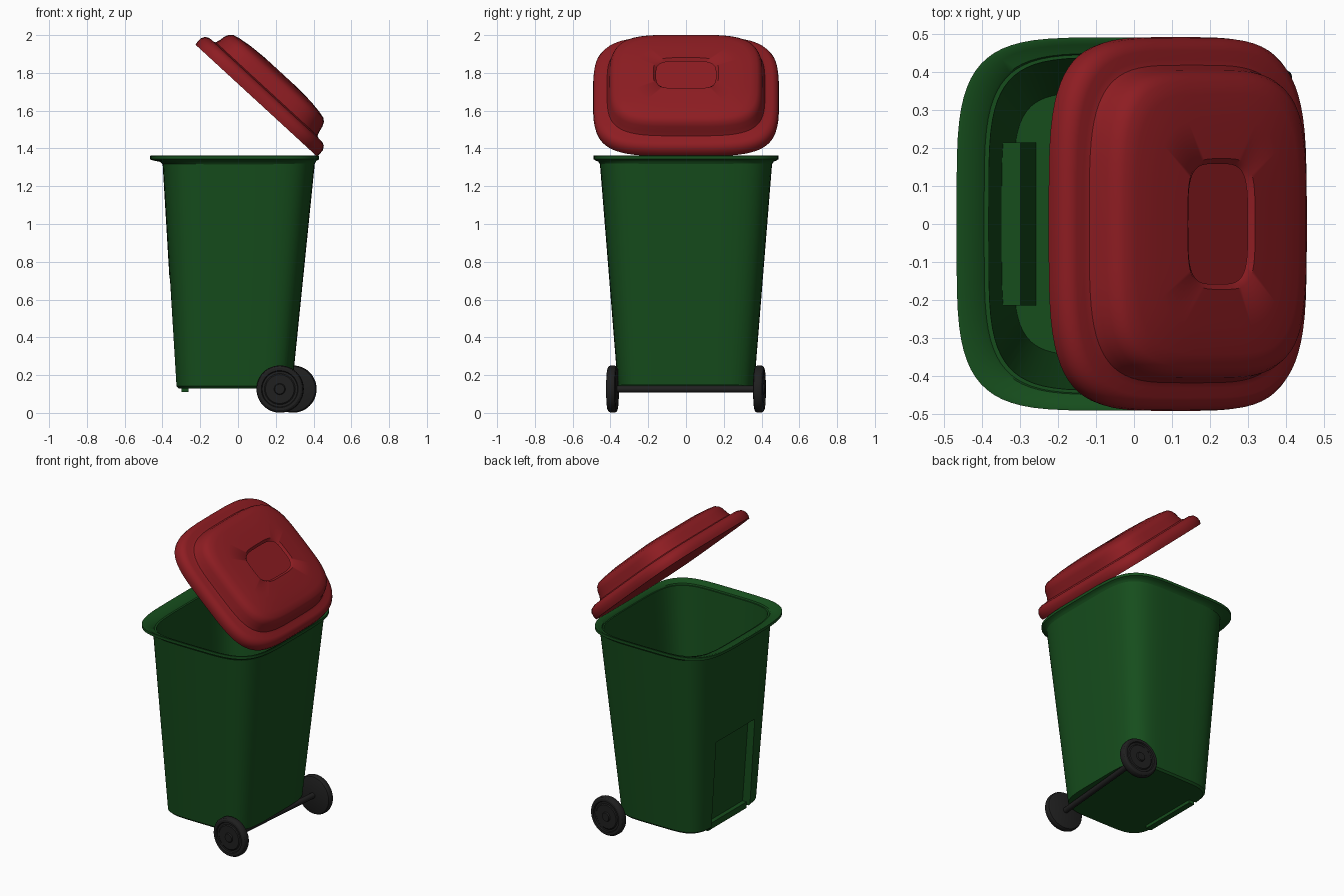
import bpy, bmesh, math
from mathutils import Matrix, Vector

if "Cube" in bpy.data.objects:
    bpy.data.objects.remove(bpy.data.objects["Cube"])


def material(name, rgb):
    m = bpy.data.materials.new(name)
    m.diffuse_color = (*rgb, 1)
    m.use_nodes = True
    m.node_tree.nodes["Principled BSDF"].inputs["Base Color"].default_value = m.diffuse_color
    return m


GREEN = material("green_plastic", (0.008, 0.075, 0.012))
RED = material("red_plastic", (0.27, 0.012, 0.016))
BLACK = material("black_rubber", (0.014, 0.014, 0.014))


def make(name, bm, mat=None):
    bmesh.ops.recalc_face_normals(bm, faces=bm.faces)
    me = bpy.data.meshes.new(name)
    bm.to_mesh(me)
    bm.free()
    ob = bpy.data.objects.new(name, me)
    bpy.context.collection.objects.link(ob)
    if mat:
        me.materials.append(mat)
    return ob


def activate(ob):
    bpy.ops.object.select_all(action='DESELECT')
    ob.select_set(True)
    bpy.context.view_layer.objects.active = ob


def smooth(ob, deg=35):
    activate(ob)
    bpy.ops.object.shade_smooth_by_angle(angle=math.radians(deg))


def ring(x0, x1, hy, z, n, count=72):
    """Rounded-square outline spanning x0..x1 and -hy..hy at height z."""
    pts = []
    for i in range(count):
        t = 2 * math.pi * i / count
        c, s = math.cos(t), math.sin(t)
        pts.append(((x0 + x1) / 2 + (x1 - x0) / 2 * math.copysign(abs(c) ** (2 / n), c),
                    hy * math.copysign(abs(s) ** (2 / n), s), z))
    return pts


def loft(name, rings, mat=None, loop=False):
    """Skin stacked outlines; cap the ends, or join last to first."""
    bm = bmesh.new()
    vs = [[bm.verts.new(p) for p in r] for r in rings]
    pairs = list(zip(vs, vs[1:])) + ([(vs[-1], vs[0])] if loop else [])
    for a, b in pairs:
        for i in range(len(a)):
            j = (i + 1) % len(a)
            bm.faces.new((a[i], a[j], b[j], b[i]))
    if not loop:
        bm.faces.new(vs[0])
        bm.faces.new(vs[-1])
    return make(name, bm, mat)


def prism(name, xz, hy, mat=None):
    """Extrude an xz profile from -hy to hy."""
    return loft(name, [[(x, y, z) for x, z in xz] for y in (-hy, hy)], mat)


def subtract(ob, cutter):
    cutter.hide_render = True
    mod = ob.modifiers.new("cut", 'BOOLEAN')
    mod.operation, mod.solver, mod.object = 'DIFFERENCE', 'EXACT', cutter
    activate(ob)
    bpy.ops.object.modifier_apply(modifier=mod.name)
    bpy.data.objects.remove(cutter)


# Axle frame: slightly turned about z
AXLE = Matrix.Translation((0.257, 0, 0.126)) @ Matrix.Rotation(math.radians(-5), 4, 'Z')

# Body: tapered tub, hollowed, with a front recess and an axle notch
body = loft("body", [ring(-.318, .275, .35, .13, 5), ring(-.329, .287, .361, .142, 5),
                     ring(-.40, .408, .457, 1.335, 4.6)], GREEN)
cavity = loft("cavity_cutter", [ring(-.317, .272, .346, .165, 5),
                                ring(-.386, .394, .443, 1.40, 4.6)])
subtract(cavity, prism("recess_wall", [(-.7, 0), (-.252, 0), (-.255, .13), (-.298, .725), (-.7, .735)], .215))
subtract(body, cavity)
subtract(body, prism("recess_cutter", [(-.7, 0), (-.267, 0), (-.27, .13), (-.313, .71), (-.7, .72)], .2))
notch = prism("axle_notch", [(-.022, -.1), (.2, -.1), (.2, .022), (-.022, .022)], .6)
notch.matrix_world = AXLE
bpy.context.view_layer.update()
subtract(body, notch)
smooth(body)

# Rim flange, widest at the front
rim_rows = [(-.398, .405, .455, 1.315), (-.415, .412, .464, 1.33), (-.45, .418, .478, 1.336),
            (-.467, .43, .491, 1.343), (-.467, .43, .491, 1.361), (-.458, .424, .484, 1.362),
            (-.44, .415, .472, 1.354), (-.40, .398, .449, 1.345), (-.386, .392, .442, 1.32)]
smooth(loft("rim", [ring(*r, 4.5) for r in rim_rows], GREEN, loop=True), 50)

# Foot bar under the front recess
prism("foot_bar", [(-.30, .11), (-.262, .11), (-.262, .15), (-.30, .15)], .2, GREEN)

# Lid: domed shell hinged open; rows are (inset, height) in its own frame
L, W = .88, .492
outer = [(.004, 0), (0, .02), (.002, .045), (.014, .066), (.035, .076), (.06, .076), (.074, .082),
         (.082, .105), (.088, .135), (.098, .158), (.115, .173), (.15, .182), (.22, .192), (.32, .198)]
inner = [(max(i, .002) + .014, max(h - .014, 0)) for i, h in reversed(outer)]
lid = loft("lid", [ring(i, L - i, W - i, h, 4) for i, h in outer + inner], RED)
u = Vector((-.736, 0, .677))
nrm = Vector((.677, 0, .736))
side = nrm.cross(u)
lid.matrix_world = Matrix.Translation((.42, 0, 1.356)) @ Matrix((u, side, nrm)).transposed().to_4x4()
smooth(lid, 45)


# Turned parts: profile of (radius, offset along y)
def lathe(name, prof, mat, steps=48):
    rows = [[(r * math.cos(2 * math.pi * k / steps), y, r * math.sin(2 * math.pi * k / steps))
             for k in range(steps)] for r, y in prof]
    return loft(name, rows, mat)


axle = lathe("axle", [(.018, -.39), (.018, .39)], BLACK, 24)
axle.matrix_world = AXLE
smooth(axle)

wheel_profile = [(.112, -.024), (.12, -.02), (.125, -.01), (.125, .01), (.12, .02), (.112, .025),
                 (.098, .025), (.094, .017), (.082, .017), (.076, .022), (.03, .022),
                 (.026, .03), (.012, .03)]
for label, sgn in (("left", -1), ("right", 1)):
    wheel = lathe("wheel_" + label, wheel_profile, BLACK)
    wheel.matrix_world = AXLE @ Matrix.Translation((0, sgn * .39, 0)) @ \
        Matrix.Rotation(0 if sgn > 0 else math.pi, 4, 'Z')
    smooth(wheel, 30)
